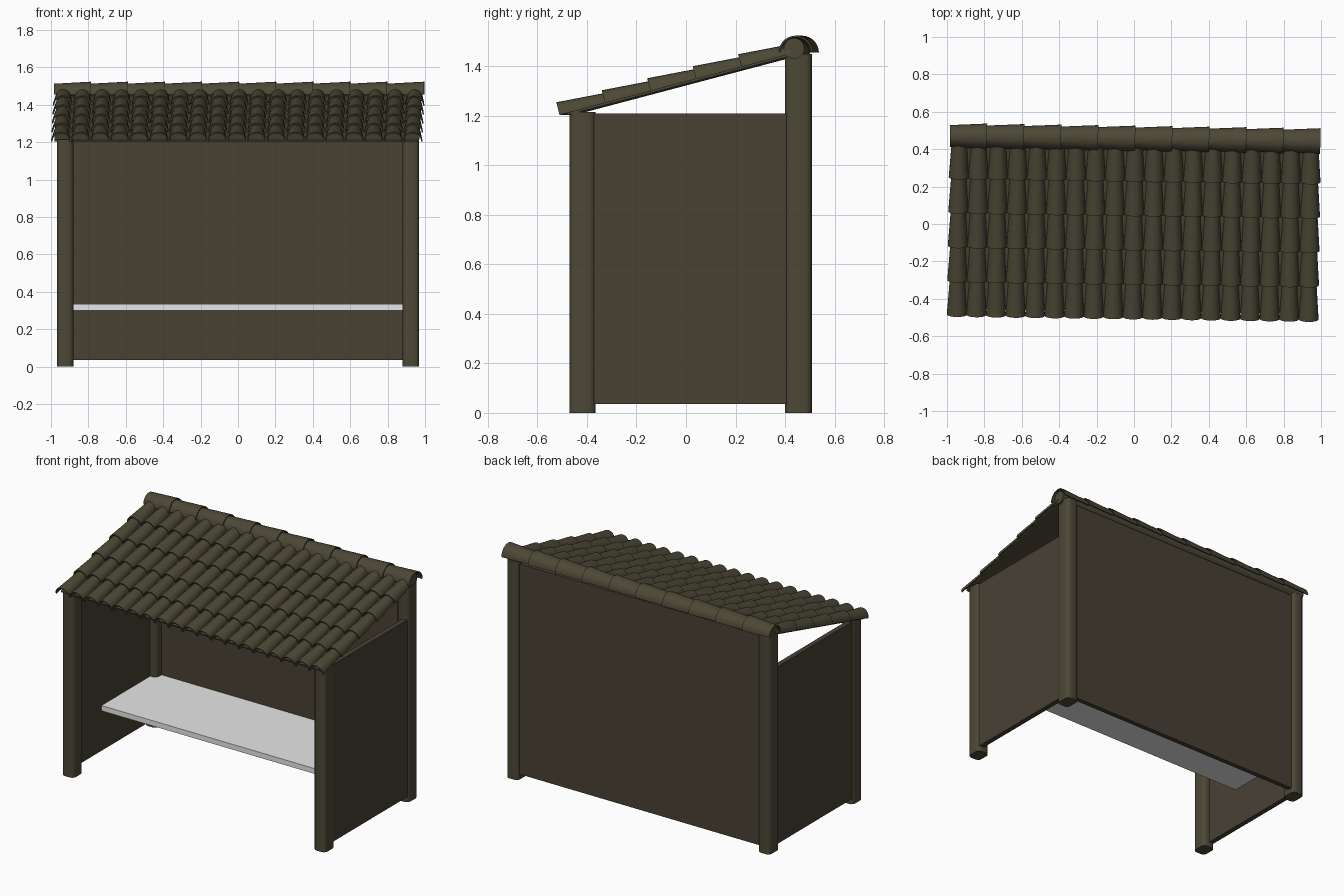
import bpy, bmesh, math
from mathutils import Matrix, Vector

if "Cube" in bpy.data.objects:
    bpy.data.objects.remove(bpy.data.objects["Cube"])


def material(name, rgb):
    m = bpy.data.materials.new(name)
    m.diffuse_color = (*rgb, 1)
    m.use_nodes = True
    m.node_tree.nodes["Principled BSDF"].inputs["Base Color"].default_value = m.diffuse_color
    return m


OLIVE = material("dark olive", (0.072, 0.065, 0.037))
BROWN = material("dark brown", (0.065, 0.052, 0.034))
WHITE = material("off white", (0.8, 0.8, 0.8))


def finish(name, bm, mat, matrix=None, smooth=False):
    me = bpy.data.meshes.new(name)
    bmesh.ops.recalc_face_normals(bm, faces=bm.faces)
    if matrix:
        bm.transform(matrix)
    bm.to_mesh(me)
    bm.free()
    me.materials.append(mat)
    ob = bpy.data.objects.new(name, me)
    bpy.context.collection.objects.link(ob)
    if smooth:
        bpy.ops.object.select_all(action='DESELECT')
        ob.select_set(True)
        bpy.context.view_layer.objects.active = ob
        bpy.ops.object.shade_smooth_by_angle(angle=math.radians(40))
    return ob


def box(name, x, y, z, mat, bevel=0, matrix=None):
    bm = bmesh.new()
    bmesh.ops.create_cube(bm, size=1)
    for v in bm.verts:
        v.co = Vector([(a + b) / 2 + c * (b - a) for (a, b), c in zip((x, y, z), v.co)])
    if bevel:
        up = [e for e in bm.edges if abs(e.verts[0].co.z - e.verts[1].co.z) > 0.5]
        bmesh.ops.bevel(bm, geom=up, offset=bevel, segments=3, profile=0.5, affect='EDGES')
    return finish(name, bm, mat, matrix, bool(bevel))


def half_pipe(bm, matrix, length, r0, r1, thick=0.007, segs=10):
    """Tapered half-round tile along local +y, open at the bottom."""
    rings = []
    for y, r in ((0, r0), (length, r1)):
        for rr in (r, r - thick):
            rings.append([bm.verts.new(matrix @ Vector((
                -rr * math.cos(math.pi * i / segs), y, rr * math.sin(math.pi * i / segs))))
                for i in range(segs + 1)])
    a, b, c, d = rings          # outer low, inner low, outer high, inner high
    for p, q in ((a, c), (c, d), (d, b), (b, a)):
        for i in range(segs):
            bm.faces.new((p[i], p[i + 1], q[i + 1], q[i]))
    for i in (0, segs):
        bm.faces.new((a[i], b[i], d[i], c[i]))


# Corner posts
for side, s in (("left", -1), ("right", 1)):
    xs = sorted((s * 0.88, s * 0.968))
    box(f"{side}_front_post", xs, (-0.47, -0.365), (0, 1.215), OLIVE, 0.026)
    box(f"{side}_back_post", xs, (0.40, 0.508), (0, 1.45), OLIVE, 0.026)
    # Side wall, flat topped with an open gap under the roof
    box(f"{side}_wall", sorted((s * 0.925, s * 0.958)), (-0.395, 0.41), (0.035, 1.21), BROWN)

# Back wall and bench
box("back_wall", (-0.9, 0.9), (0.455, 0.487), (0.035, 1.43), BROWN)
box("seat", (-0.925, 0.925), (-0.11, 0.456), (0.30, 0.335), WHITE)

# Roof frame: turned slightly about z, then pitched
turn = Matrix.Rotation(math.radians(-0.8), 4, 'Z')
pitch = math.radians(14.8)
slope = turn @ Matrix.Translation((0, -0.497, 1.203)) @ Matrix.Rotation(pitch, 4, 'X')

# Sheet under the tiles
box("roof_sheet", (-0.975, 0.975), (0.03, 0.96), (-0.008, 0.002), OLIVE, matrix=slope)

# Barrel tiles, wide end down the slope
bm = bmesh.new()
ROWS, COLS, STEP, GAP = 5, 19, 0.19, 0.1045
for row in range(ROWS):
    for col in range(COLS):
        place = Matrix.Translation(((col - (COLS - 1) / 2) * GAP, row * STEP, 0))
        half_pipe(bm, place, 0.21, 0.0535, 0.039)
finish("roof_tiles", bm, OLIVE, slope, True)

# Ridge cap tiles, wide end to the right
bm = bmesh.new()
RIDGE = Vector((0, 0.457, 1.455))
for i in range(10):
    place = (Matrix.Translation(RIDGE + Vector((-0.99 + 0.198 * (i + 1), 0, 0)))
             @ Matrix.Rotation(math.radians(90), 4, 'Z'))
    half_pipe(bm, place, 0.205 if i else 0.198, 0.069, 0.058, segs=14)
finish("ridge_tiles", bm, OLIVE, turn, True)

# Round pole inside the ridge
bm = bmesh.new()
bmesh.ops.create_cone(bm, cap_ends=True, segments=20, radius1=0.042, radius2=0.042, depth=1.95)
finish("ridge_pole", bm, OLIVE, turn @ Matrix.Translation((0, 0.45, 1.472))
       @ Matrix.Rotation(math.radians(90), 4, 'Y'), True)
